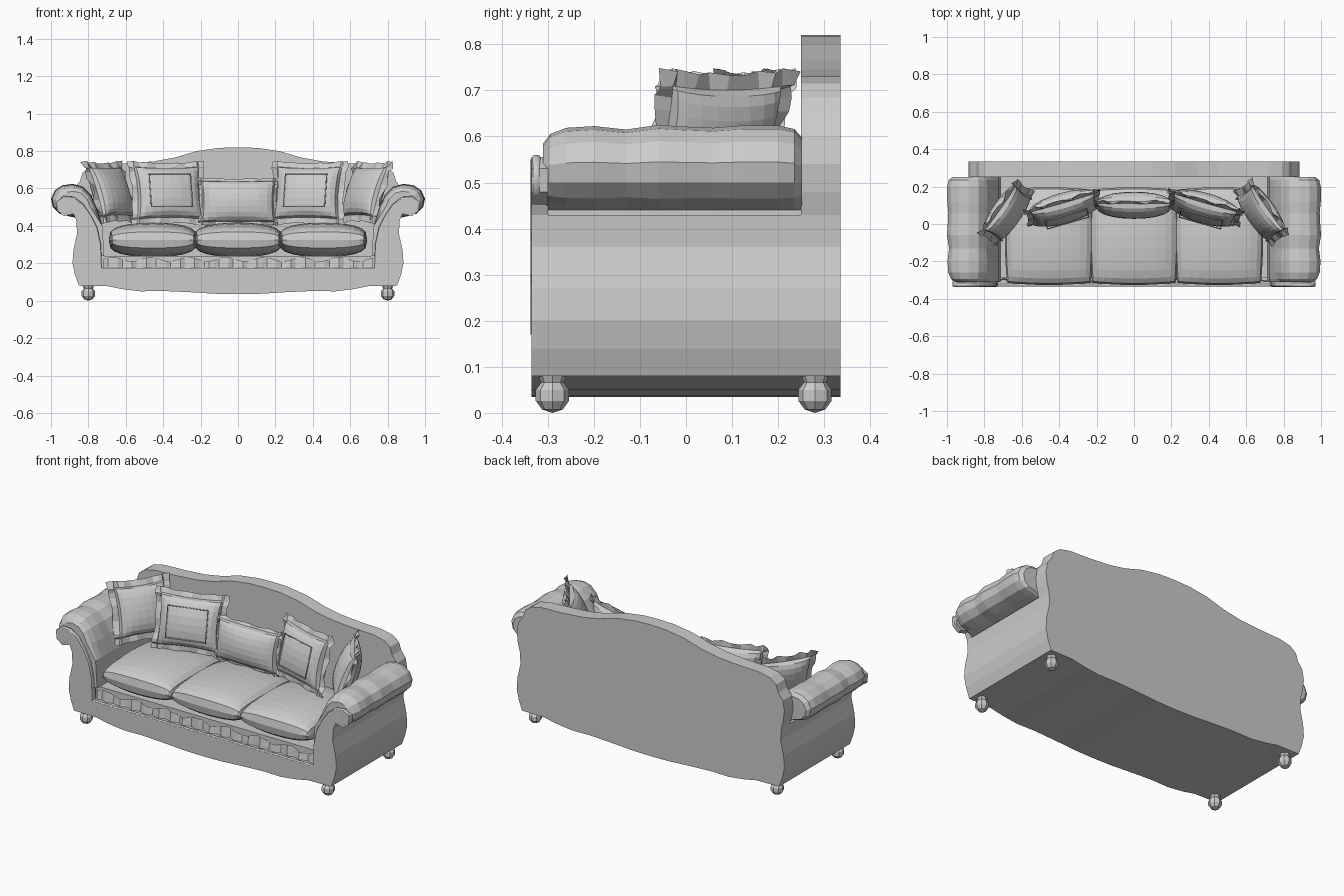
import bpy, bmesh
from math import sin, pi, radians
from mathutils import Matrix, Vector

if "Cube" in bpy.data.objects:
    bpy.data.objects.remove(bpy.data.objects["Cube"])


def finish(name, bm):
    bmesh.ops.remove_doubles(bm, verts=bm.verts, dist=0.0005)
    bmesh.ops.recalc_face_normals(bm, faces=bm.faces)
    me = bpy.data.meshes.new(name)
    bm.to_mesh(me)
    bm.free()
    ob = bpy.data.objects.new(name, me)
    bpy.context.collection.objects.link(ob)
    return ob


def loft(name, rings):
    """Closed rings of 3D points skinned together and capped."""
    bm = bmesh.new()
    vs = [[bm.verts.new(p) for p in r] for r in rings]
    n = len(rings[0])
    for a, b in zip(vs, vs[1:]):
        for i in range(n):
            j = (i + 1) % n
            bm.faces.new((a[i], a[j], b[j], b[i]))
    bm.faces.new(vs[0])
    bm.faces.new(vs[-1])
    return finish(name, bm)


def prism(name, half, y0, y1):
    """Mirror a half outline (x, z) and extrude it along y."""
    pts = half + [(-x, z) for x, z in reversed(half) if x > 0]
    return loft(name, [[(x, y, z) for x, z in pts] for y in (y0, y1)])


def tube(name, pts, r, closed=False):
    cu = bpy.data.curves.new(name, 'CURVE')
    cu.dimensions = '3D'
    cu.bevel_depth = r
    cu.bevel_resolution = 1
    cu.use_fill_caps = True
    sp = cu.splines.new('POLY')
    sp.points.add(len(pts) - 1)
    for p, q in zip(sp.points, pts):
        p.co = (*q, 1)
    sp.use_cyclic_u = closed
    ob = bpy.data.objects.new(name, cu)
    bpy.context.collection.objects.link(ob)
    return ob


def pillow(name, loc, w, h, t, tilt, yaw=0, flange=0.0, pinch=0.06, power=0.5, n=10):
    """Two puffed sheets joined at the rim, with an optional ruffled flange."""
    s = [sin(pi / 2 * (-1 + 2 * i / n)) for i in range(n + 1)]
    us = [-1 - 2 * flange / w] + s + [1 + 2 * flange / w] if flange else s
    vs = [-1 - 2 * flange / h] + s + [1 + 2 * flange / h] if flange else s
    m = (Matrix.Translation(loc) @ Matrix.Rotation(radians(yaw), 4, 'Z')
         @ Matrix.Rotation(radians(-tilt), 4, 'X'))
    bm = bmesh.new()
    for side in (-1, 1):
        grid = []
        for i, u in enumerate(us):
            row = []
            for j, v in enumerate(vs):
                cu, cv = max(-1, min(1, u)), max(-1, min(1, v))
                rim = max(abs(u), abs(v)) > 1.001
                y = side * t / 2 * max(0, (1 - cu * cu) * (1 - cv * cv)) ** power
                if flange:
                    y += 0.012 * sin(2.3 * i + 1.7 * j) if rim else side * 0.006
                x = w / 2 * u * (1 + pinch * (cv * cv - 0.5))
                z = h / 2 * v * (1 + pinch * (cu * cu - 0.5))
                row.append(bm.verts.new(m @ Vector((x, y, z))))
            grid.append(row)
        for a, b in zip(grid, grid[1:]):
            for j in range(len(vs) - 1):
                bm.faces.new((a[j], a[j + 1], b[j + 1], b[j]))
    return finish(name, bm), m


# Shared outlines: scalloped lower edge and curved outer side
skirt = [(0, .035), (.12, .037), (.25, .045), (.4, .052), (.52, .05),
         (.62, .062), (.7, .078), (.85, .08)]
side = [(.872, .14), (.885, .2), (.88, .27), (.86, .36), (.865, .43)]

# Base with side walls
prism("body", skirt + side + [(.75, .43), (.74, .17), (0, .17)], -.30, .25)

# Front panel with scrolled arm faces
scroll = [(.88, .465), (.93, .452), (.965, .48), (.97, .53), (.93, .555), (.88, .55),
          (.83, .515), (.79, .46), (.755, .39), (.735, .30), (.73, .17), (0, .17)]
prism("front_panel", skirt + side + scroll, -.335, -.30)

# Tall camel-shaped back
back = [(.878, .48), (.885, .54), (.875, .6), (.845, .64), (.83, .685), (.79, .715),
        (.72, .73), (.58, .735), (.45, .745), (.34, .765), (.22, .80), (.1, .817), (0, .82)]
prism("back_panel", skirt + side + back, .25, .335)

# Seat deck behind the front rail
prism("seat_deck", [(0, .165), (.74, .165), (.74, .24), (0, .24)], -.285, .25)

# Gathered fabric strip along the front rail
strip = []
for k in range(57):
    x = -.72 + 1.44 * k / 56
    strip.append((x, -.297 + .008 * sin(k * 1.9), .222 + .012 * sin(k * .8)))
bm = bmesh.new()
top = [bm.verts.new(p) for p in strip]
low = [bm.verts.new((x, y - .006, .17)) for x, y, z in strip]
for k in range(56):
    bm.faces.new((top[k], top[k + 1], low[k + 1], low[k]))
finish("front_ruffle", bm)

# Rolled arms: bulging section lofted front to back
arm = [(.85, .24), (.85, .44), (.90, .45), (.955, .465), (.99, .50), (1.0, .545), (.98, .59),
       (.94, .617), (.885, .625), (.83, .61), (.785, .565), (.75, .49), (.725, .40), (.715, .24)]
stations = [(-.31, .68), (-.295, .84), (-.26, .95), (-.20, .98), (-.13, .92), (-.06, 1.0),
            (.0, .97), (.06, .95), (.12, .99), (.20, .99), (.235, .93), (.252, .78)]
for s, tag in ((-1, "left"), (1, "right")):
    rings = []
    for y, f in stations:
        ring = []
        for x, z in arm:
            k = f if z > .445 else 1
            ring.append((s * (.86 + (x - .86) * k), y, .5 + (z - .5) * k))
        rings.append(ring)
    loft(tag + "_arm", rings)

    # Raised scroll moulding on the arm face
    path = [(.738, .17), (.743, .30), (.763, .39), (.797, .455), (.835, .51), (.88, .545),
            (.93, .55), (.962, .525), (.958, .485), (.925, .465), (.893, .48), (.892, .51), (.92, .52)]
    tube(tag + "_arm_scroll", [(s * x, -.325, z) for x, z in path], .012)

    # Bun feet
    for fy, end in ((-.29, "front"), (.28, "back")):
        bm = bmesh.new()
        bmesh.ops.create_uvsphere(bm, u_segments=8, v_segments=5, radius=.038,
                                  matrix=Matrix.Translation((s * .8, fy, .038)))
        bmesh.ops.create_cone(bm, cap_ends=True, segments=8, radius1=.022, radius2=.034,
                              depth=.03, matrix=Matrix.Translation((s * .8, fy, .075)))
        finish(f"{tag}_{end}_foot", bm)

# Piping along the front rail opening
tube("front_rail_piping", [(-.73, -.327, .168), (.73, -.327, .168)], .008)

# Seat cushions
for i, x in enumerate((-.455, 0, .455)):
    pillow(f"seat_cushion_{i + 1}", (x, -.065, .325), .46, .51, .185, 90,
           pinch=-.05, power=.28, n=12)

# Back pillows arranged in an arc
pillow("centre_pillow", (0, .10, .53), .39, .22, .13, 8, 0, .015, .04, .4)
for s, tag in ((-1, "left"), (1, "right")):
    ob, m = pillow(tag + "_back_pillow", (s * .375, .085, .575), .35, .28, .14, 14,
                   -s * 16, .03, .07, .4)
    # Stitched square on the pillow front
    sq = [(-.115, -.09), (.115, -.09), (.115, .09), (-.115, .09)]
    tube(tag + "_pillow_stitching", [m @ Vector((x, -.063, z)) for x, z in sq], .004, True)
    pillow(tag + "_corner_pillow", (s * .68, .06, .58), .28, .27, .12, 20,
           -s * 55, .035, .07, .4)
